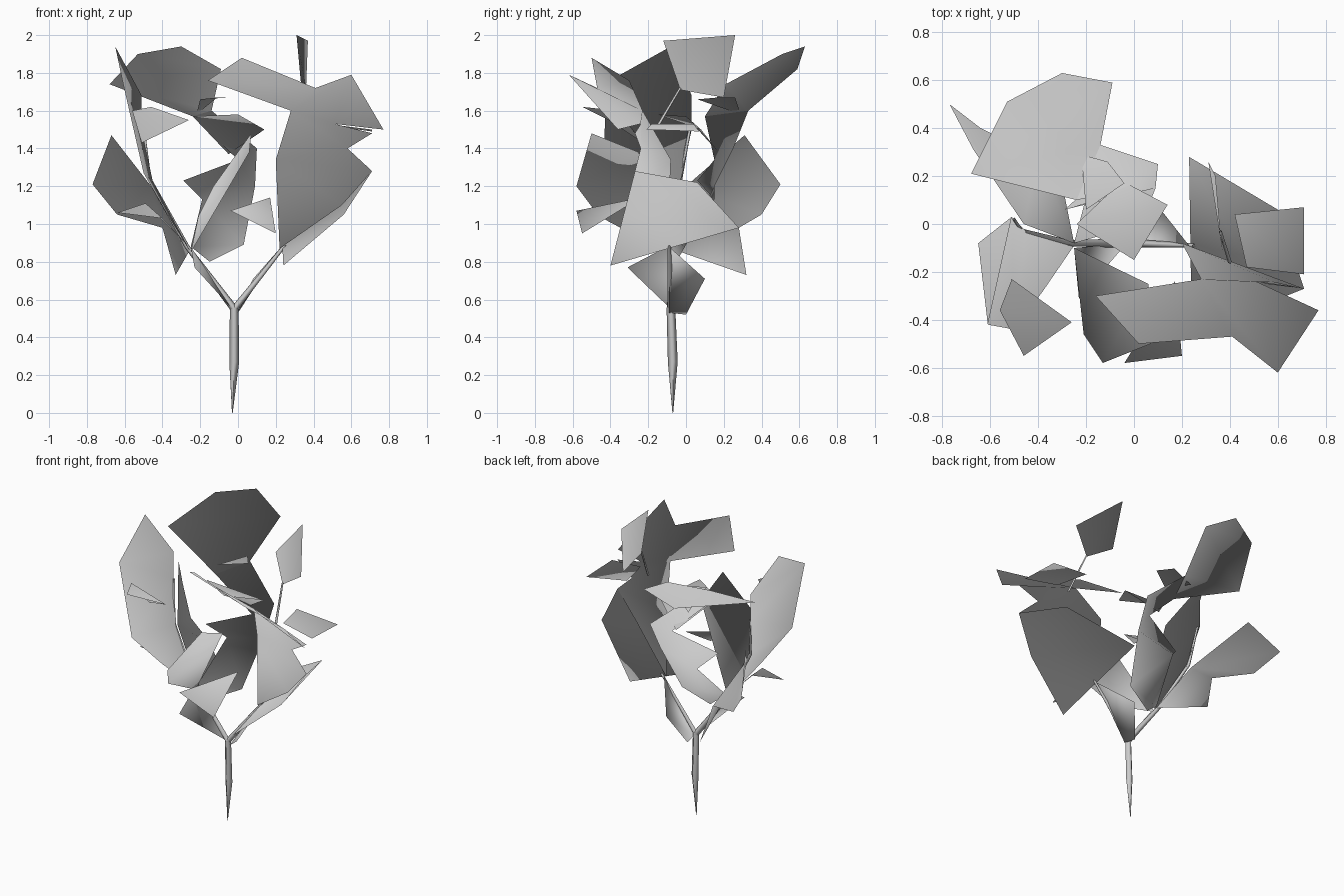
import bpy
import bmesh
from mathutils import Vector
from mathutils.geometry import tessellate_polygon

cube = bpy.data.objects.get("Cube")
if cube:
    bpy.data.objects.remove(cube, do_unlink=True)

grey = bpy.data.materials.new("plain grey")
grey.use_nodes = True
colour = (.6, .6, .6, 1)
grey.diffuse_color = colour
grey.node_tree.nodes["Principled BSDF"].inputs["Base Color"].default_value = colour

crown_centre = Vector((0, 0, .8))


def add_object(name, mesh):
    """Link a mesh to the scene with the shared material."""
    mesh.materials.clear()
    mesh.materials.append(grey)
    item = bpy.data.objects.new(name, mesh)
    bpy.context.scene.collection.objects.link(item)
    return item


def leaf(name, *outline, lean=(0, 0, 0)):
    """Thin sheet that fills a loosely bent outline.

    Foliage normals fan out from the crown centre, tilted by the lean.
    """
    points = [Vector(point) for point in outline]
    normals = [(point - crown_centre + Vector(lean)).normalized()
               for point in points]
    facing = sum(normals, Vector())
    bm = bmesh.new()
    corners = [bm.verts.new(point) for point in points]
    for triangle in tessellate_polygon([points]):
        bm.faces.new([corners[index] for index in triangle])
    bmesh.ops.recalc_face_normals(bm, faces=bm.faces)
    total = Vector()
    for face in bm.faces:
        face.smooth = True
        total += face.normal * face.calc_area()
    if total.dot(facing) < 0:
        bmesh.ops.reverse_faces(bm, faces=bm.faces)
    mesh = bpy.data.meshes.new(name)
    bm.to_mesh(mesh)
    bm.free()
    mesh.normals_split_custom_set_from_vertices(normals)
    return add_object(name, mesh)


def stem(name, *stations):
    """Four-sided tapering stem; each station is a position and a radius."""
    curve = bpy.data.curves.new(name + " path", "CURVE")
    curve.dimensions = "3D"
    curve.bevel_depth = 1
    curve.bevel_resolution = 0
    spline = curve.splines.new("POLY")
    spline.points.add(len(stations) - 1)
    for point, (x, y, z, radius) in zip(spline.points, stations):
        point.co = (x, y, z, 1)
        point.radius = radius
    helper = bpy.data.objects.new(name + " path", curve)
    bpy.context.scene.collection.objects.link(helper)
    bpy.context.view_layer.update()
    evaluated = helper.evaluated_get(bpy.context.evaluated_depsgraph_get())
    mesh = bpy.data.meshes.new_from_object(evaluated)
    bpy.data.objects.remove(helper, do_unlink=True)
    bpy.data.curves.remove(curve)
    return add_object(name, mesh)


# Trunk and branches
stem("trunk",
     (-.03, -.07, 0, .002), (-.02, -.07, .27, .026), (-.02, -.08, .56, .023))
stem("left_branch",
     (-.02, -.08, .55, .02), (-.27, -.08, .88, .013),
     (-.47, -.03, 1.24, .011), (-.5, .02, 1.5, .007))
stem("right_branch",
     (-.02, -.08, .55, .018), (.25, -.09, .89, .009))
stem("upper_twig",
     (.4, -.16, 1.5, .008), (.36, -.03, 1.72, .006))

# Small leaves beside the fork
leaf("left_fork_leaf",
     (-.03, -.08, .55), (-.23, -.31, .77), (-.25, -.1, .88))
leaf("right_fork_leaf",
     (0, -.09, .53), (-.01, 0, .52), (.08, .1, .71), (.23, -.09, .88))

# Large back leaf, in an upper blade and a lower blade
leaf("back_leaf_upper",
     (-.68, .21, 1.74), (-.53, .51, 1.9), (-.3, .63, 1.94),
     (-.09, .59, 1.82), (-.14, .33, 1.6), (-.24, .1, 1.57),
     lean=(0, .4, -.3))
leaf("back_leaf_lower",
     (-.24, .1, 1.57), (-.14, .33, 1.6), (.1, .25, 1.4), (.09, .15, 1.2),
     (.03, 0, .89), (-.15, -.05, .8), (-.25, -.08, .88),
     (-.19, .15, 1.13), (-.29, .06, 1.23), (0, .15, 1.34),
     lean=(0, .3, 0))

# Large front leaf on the right branch
leaf("front_leaf_upper",
     (-.16, -.3, 1.76), (.02, -.5, 1.88), (.41, -.47, 1.72),
     (.6, -.62, 1.79), (.77, -.36, 1.5), (.51, -.24, 1.53),
     (.28, -.23, 1.6))
leaf("front_leaf_lower",
     (.28, -.23, 1.6), (.2, -.08, 1.34), (.22, -.1, .87),
     (.55, -.25, 1.1), (.71, -.27, 1.28), (.58, -.24, 1.4),
     (.71, -.27, 1.48), (.51, -.24, 1.53))

# Broad side leaf facing outwards
leaf("side_leaf",
     (.71, -.27, 1.28), (.6, .06, 1.22), (.23, .28, .98),
     (.24, -.4, .78), (.56, -.33, 1.05), lean=(0, -.3, .3))

# Leaves on the left branch
leaf("rear_left_leaf",
     (-.77, .5, 1.21), (-.67, .31, 1.47), (-.46, 0, 1.2),
     (-.25, -.08, .87), (-.33, .32, .73), (-.4, .28, .98),
     (-.64, .4, 1.05))
leaf("tall_left_leaf",
     (-.65, -.08, 1.94), (-.61, -.42, 1.75), (-.5, -.44, 1.27),
     (-.38, -.28, 1.06), (-.25, -.09, .85), (-.45, -.03, 1.22),
     (-.51, .03, 1.5), (-.51, .03, 1.68), lean=(.5, .2, .6))
leaf("small_left_leaf",
     (-.56, -.36, 1.6), (-.46, -.55, 1.62), (-.26, -.41, 1.55),
     (-.51, -.23, 1.43))
leaf("low_left_leaf",
     (-.64, -.15, 1.06), (-.49, -.13, 1.11), (-.25, -.08, .87),
     (-.4, -.14, 1.03))

# Leaves in the middle
leaf("front_middle_leaf",
     (.07, -.5, 1.48), (-.13, -.58, 1.2), (-.21, -.46, 1.04),
     (-.25, -.1, .85), (.06, -.25, 1.38))
leaf("low_front_leaf",
     (-.04, -.58, 1.07), (.2, -.55, .95), (.17, -.24, 1.14))
leaf("middle_leaf",
     (-.24, 0, 1.57), (0, -.15, 1.58), (.14, .08, 1.5), (-.05, .18, 1.37))
leaf("small_middle_leaf",
     (-.2, .06, 1.66), (-.22, .29, 1.58), (-.11, .26, 1.67),
     (-.04, .17, 1.67))

# Leaves at the right tip
leaf("right_tip_leaf",
     (.42, .04, 1.53), (.71, .07, 1.49), (.71, -.21, 1.5),
     (.47, -.18, 1.53))
leaf("crown_leaf",
     (.37, -.12, 1.97), (.31, .26, 2), (.34, .2, 1.67), (.36, -.03, 1.71))
